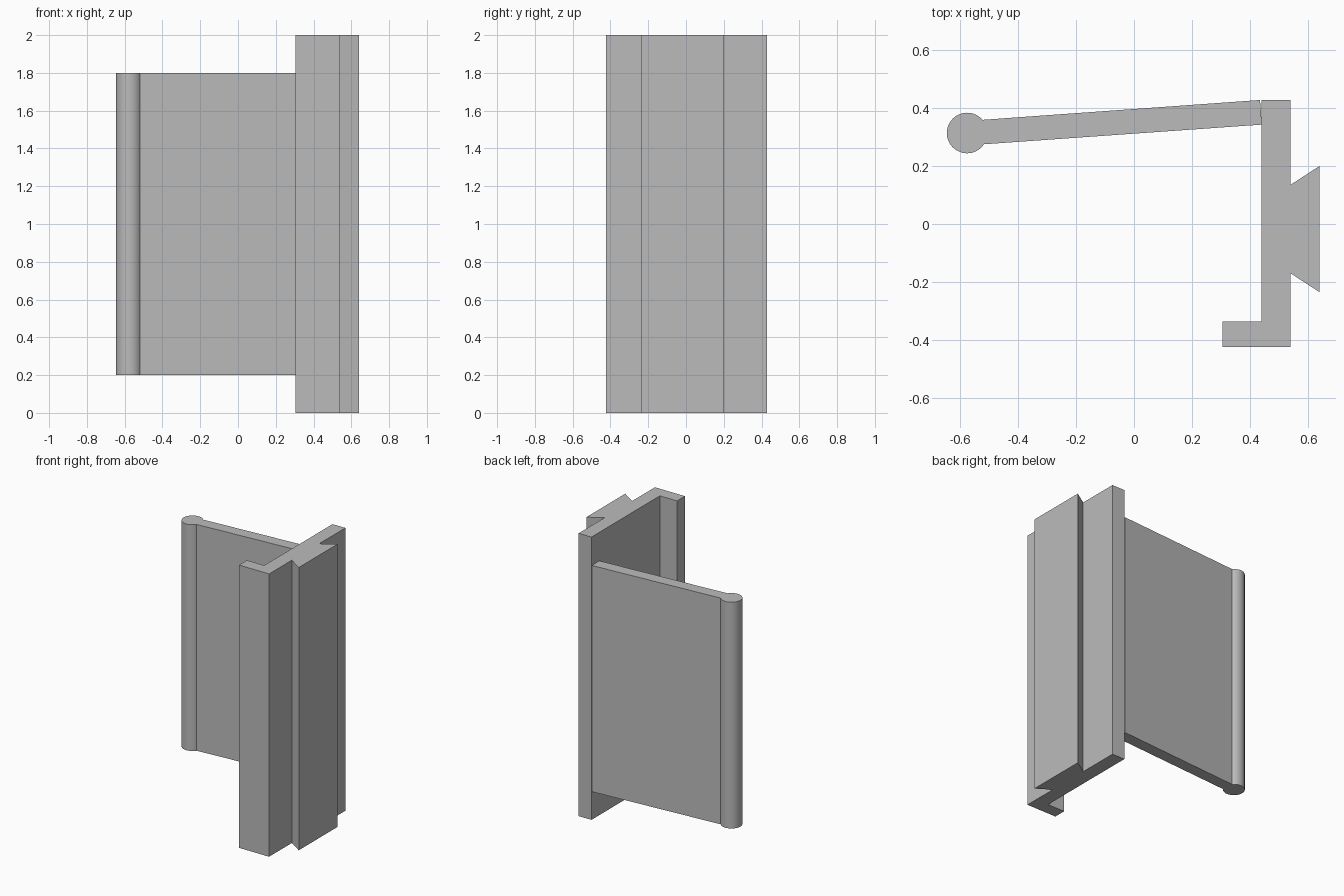
import bpy, bmesh
from math import atan2, cos, sin, tau
from mathutils import Vector

cube = bpy.data.objects.get("Cube")
if cube:
    bpy.data.objects.remove(cube, do_unlink=True)

grey = bpy.data.materials.new("plain grey")
grey.use_nodes = True
grey.diffuse_color = (0.5, 0.5, 0.5, 1)
grey.node_tree.nodes["Principled BSDF"].inputs["Base Color"].default_value = (0.5, 0.5, 0.5, 1)


def extrude_profile(name, outline, bottom, top, smooth=False):
    """Turn a plan outline into an upright prism."""
    bm = bmesh.new()
    face = bm.faces.new([bm.verts.new((x, y, bottom)) for x, y in outline])
    result = bmesh.ops.extrude_face_region(bm, geom=[face])
    raised = [v for v in result["geom"] if isinstance(v, bmesh.types.BMVert)]
    bmesh.ops.translate(bm, verts=raised, vec=(0, 0, top - bottom))
    bmesh.ops.recalc_face_normals(bm, faces=bm.faces)
    mesh = bpy.data.meshes.new(name)
    bm.to_mesh(mesh)
    bm.free()
    mesh.materials.append(grey)
    obj = bpy.data.objects.new(name, mesh)
    bpy.context.collection.objects.link(obj)
    if smooth:
        bpy.ops.object.select_all(action="DESELECT")
        obj.select_set(True)
        bpy.context.view_layer.objects.active = obj
        bpy.ops.object.shade_smooth_by_angle(angle=0.5)
    return obj


# Upright bracket with a front lip and a dovetail rail on its outer side
extrude_profile("dovetail_bracket", [
    (0.44, 0.428), (0.54, 0.428), (0.54, 0.135), (0.64, 0.2),
    (0.64, -0.235), (0.54, -0.17), (0.54, -0.424), (0.305, -0.424),
    (0.305, -0.336), (0.44, -0.336)], 0, 2)

# Slanted panel ending in a round bead
centre, radius, segments = Vector((-0.576, 0.314)), 0.07, 40
upper, lower = Vector((-0.521, 0.361)) - centre, Vector((-0.519, 0.276)) - centre
start, end = atan2(upper.y, upper.x), atan2(lower.y, lower.x) + tau
angles = [start + (end - start) * i / segments for i in range(segments + 1)]
bead = [(centre.x + radius * cos(a), centre.y + radius * sin(a)) for a in angles]
extrude_profile("beaded_panel", bead + [(0.441, 0.343), (0.435, 0.428)],
                0.2, 1.8, smooth=True)
